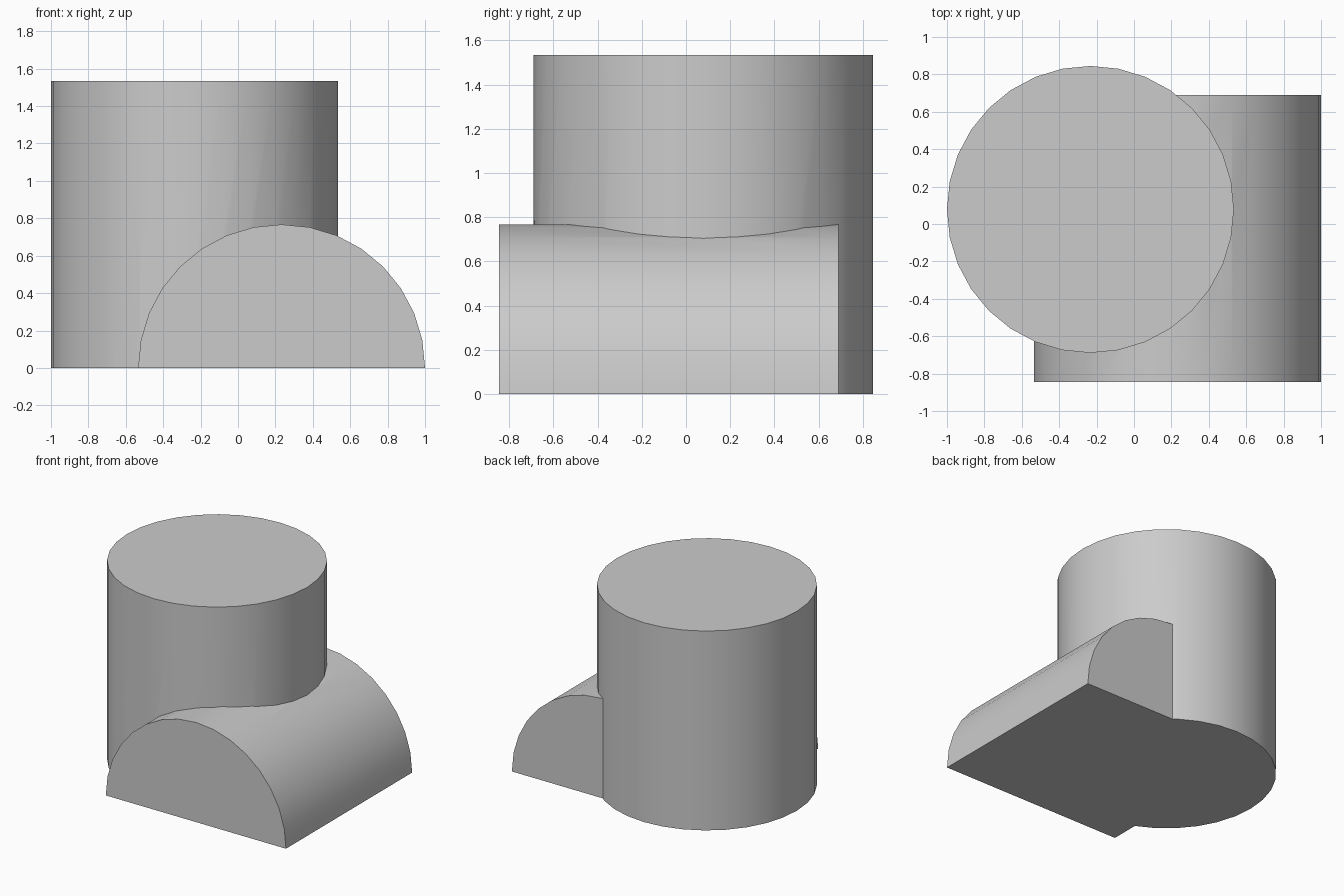
import bpy
import bmesh
import math
from mathutils import Vector

cube = bpy.data.objects.get("Cube")
if cube:
    bpy.data.objects.remove(cube, do_unlink=True)

RADIUS = 0.767
LENGTH = 2 * RADIUS
SEGMENTS = 32

grey = bpy.data.materials.new("plain_grey")
grey.use_nodes = True
colour = (0.6, 0.6, 0.6, 1)
grey.diffuse_color = colour
grey.node_tree.nodes["Principled BSDF"].inputs["Base Color"].default_value = colour


def arc(sweep, steps):
    return [(RADIUS * math.cos(sweep * i / SEGMENTS), RADIUS * math.sin(sweep * i / SEGMENTS))
            for i in range(steps)]


def extruded(name, points, direction):
    """Closed solid from a flat outline pushed along a direction."""
    bm = bmesh.new()
    face = bm.faces.new([bm.verts.new(p) for p in points])
    result = bmesh.ops.extrude_face_region(bm, geom=[face], use_keep_orig=True)
    moved = [v for v in result["geom"] if isinstance(v, bmesh.types.BMVert)]
    bmesh.ops.translate(bm, verts=moved, vec=direction)
    bmesh.ops.recalc_face_normals(bm, faces=bm.faces)
    mesh = bpy.data.meshes.new(name)
    bm.to_mesh(mesh)
    bm.free()
    mesh.materials.append(grey)
    obj = bpy.data.objects.new(name, mesh)
    bpy.context.collection.objects.link(obj)
    return obj


# Upright drum
cx, cy = RADIUS - 1, 0.845 - RADIUS
drum = extruded("upright_drum_and_half_round",
                [(cx + x, cy + y, 0) for x, y in arc(2 * math.pi, SEGMENTS)],
                Vector((0, 0, LENGTH)))

# Half-round block lying front to back
half = extruded("half_round_block",
                [(1 - RADIUS + x, -0.845, z) for x, z in arc(2 * math.pi, SEGMENTS // 2 + 1)],
                Vector((0, LENGTH, 0)))

# Fuse both into one solid
union = drum.modifiers.new("fuse", "BOOLEAN")
union.operation = "UNION"
union.solver = "EXACT"
union.object = half
bpy.ops.object.select_all(action="DESELECT")
drum.select_set(True)
bpy.context.view_layer.objects.active = drum
bpy.ops.object.modifier_apply(modifier=union.name)
bpy.data.objects.remove(half, do_unlink=True)

# Smooth round walls, crisp rims and seam
bpy.ops.object.shade_smooth_by_angle(angle=math.radians(30))
